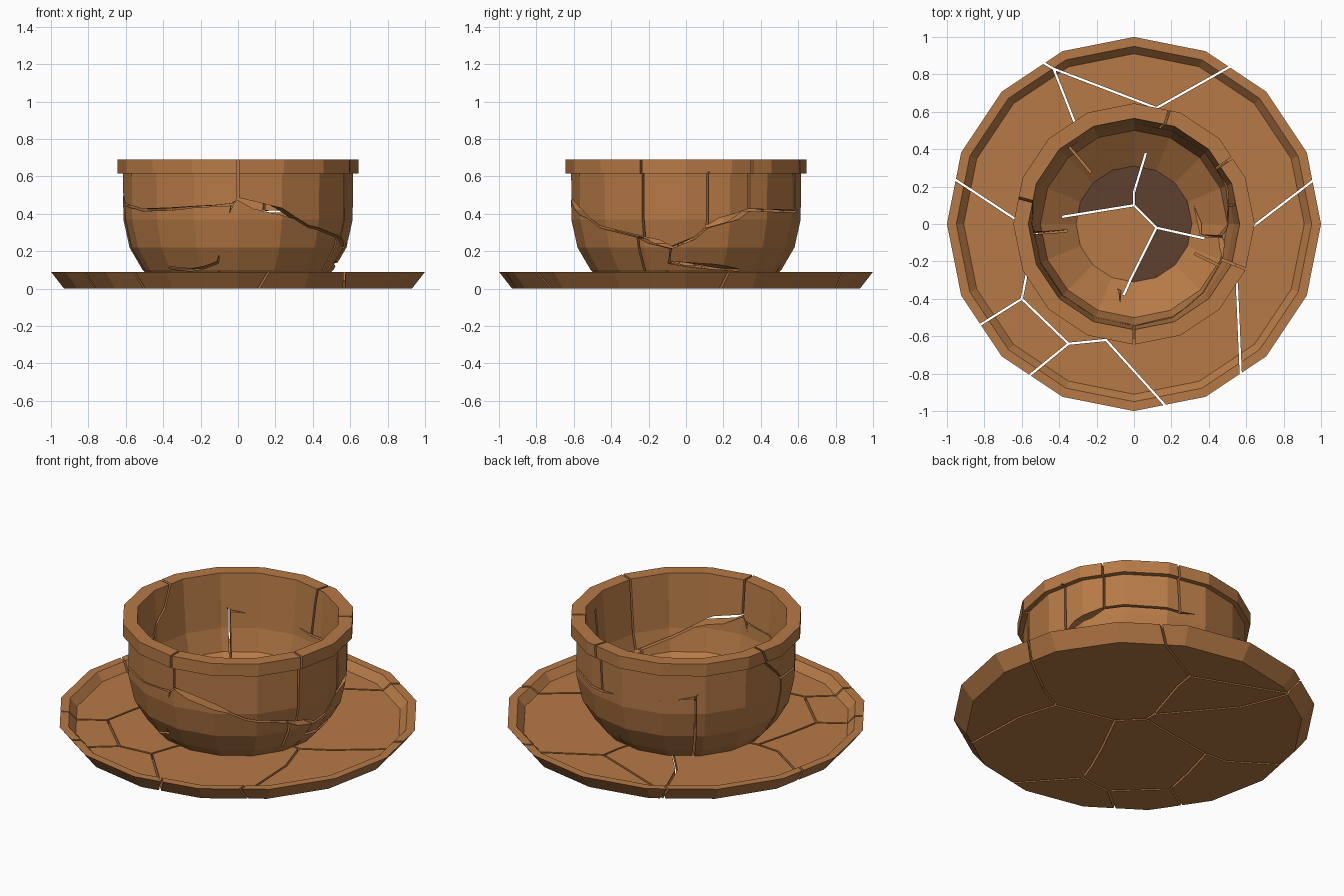
import bpy
import bmesh
from math import cos, sin, radians, hypot
from mathutils import Vector

old = bpy.data.objects.get("Cube")
if old:
    bpy.data.objects.remove(old, do_unlink=True)

SIDES = 16
CRACK = 0.006   # half the crack width


def material(name, rgb):
    m = bpy.data.materials.new(name)
    m.use_nodes = True
    m.diffuse_color = (*rgb, 1)
    m.node_tree.nodes["Principled BSDF"].inputs["Base Color"].default_value = (*rgb, 1)
    return m


clay = material("terracotta", (0.47, 0.195, 0.062))
shade = material("dark_soil_brown", (0.11, 0.05, 0.03))


def make_object(name, bm):
    bmesh.ops.recalc_face_normals(bm, faces=bm.faces)
    mesh = bpy.data.meshes.new(name)
    bm.to_mesh(mesh)
    bm.free()
    ob = bpy.data.objects.new(name, mesh)
    bpy.context.collection.objects.link(ob)
    return ob


def lathe(name, profile):
    """Turn an (r, z) profile into a closed solid with flat end caps."""
    bm = bmesh.new()
    rings = []
    for r, z in profile:
        ring = []
        for i in range(SIDES):
            a = radians(i * 360 / SIDES)
            ring.append(bm.verts.new((r * cos(a), r * sin(a), z)))
        rings.append(ring)
    for low, high in zip(rings, rings[1:]):
        for i in range(SIDES):
            j = (i + 1) % SIDES
            bm.faces.new((low[i], low[j], high[j], high[i]))
    bm.faces.new(rings[0])
    bm.faces.new(rings[-1])
    ob = make_object(name, bm)
    ob.data.materials.append(clay)
    ob.data.materials.append(shade)
    return ob


def slab(bm, quad):
    """Thin prism around a quad, used to cut one crack."""
    a, b, c, d = quad
    n = (c - a).cross(d - b).normalized() * CRACK
    front = [bm.verts.new(p + n) for p in quad]
    back = [bm.verts.new(p - n) for p in quad]
    bm.faces.new(front)
    bm.faces.new(back[::-1])
    for i in range(4):
        j = (i + 1) % 4
        bm.faces.new((front[j], front[i], back[i], back[j]))


def floor_cracks(bm, paths):
    """Upright cuts along (x, y) paths."""
    for path in paths:
        for p, q in zip(path, path[1:]):
            p, q = Vector((*p, 0)), Vector((*q, 0))
            over = (q - p).normalized() * 0.004
            p, q = p - over, q + over
            low, high = Vector((0, 0, -0.1)), Vector((0, 0, 0.16))
            slab(bm, [p + low, q + low, q + high, p + high])


def wall_cracks(bm, paths):
    """Radial cuts along (angle, height) paths."""
    def at(p, r):
        a = radians(p[0])
        return Vector((r * cos(a), r * sin(a), p[1]))
    for path in paths:
        for p, q in zip(path, path[1:]):
            over = (at(q, 0.6) - at(p, 0.6)).normalized() * 0.004
            slab(bm, [at(p, 0.36) - over, at(q, 0.36) + over,
                      at(q, 0.85) + over, at(p, 0.85) - over])


def cut(ob, bm):
    bmesh.ops.triangulate(bm, faces=bm.faces)
    cutter = make_object("crack_cutter", bm)
    cutter.hide_render = True
    mod = ob.modifiers.new("cracks", "BOOLEAN")
    mod.operation = "DIFFERENCE"
    mod.solver = "EXACT"
    mod.use_self = True
    mod.object = cutter
    bpy.context.view_layer.objects.active = ob
    bpy.ops.object.modifier_apply(modifier=mod.name)
    bpy.data.objects.remove(cutter, do_unlink=True)


# Cracks through the middle, shared by pot and saucer
centre = [
    [(-0.5, 0.02), (0, 0.1), (0.12, -0.02), (0.48, -0.1)],
    [(0.12, -0.02), (-0.02, -0.3), (-0.1, -0.48)],
    [(0, 0.1), (0, 0.17), (0.1, 0.5)],
]

# Cracks of the saucer alone
outer = [
    [(-1.02, 0.28), (-0.64, 0.03), (-0.5, 0.02)],
    [(1.02, 0.28), (0.64, -0.01), (0.48, -0.1)],
    [(-0.55, 0.9), (-0.43, 0.83), (0.12, 0.62), (0.6, 0.89)],
    [(-0.43, 0.83), (-0.32, 0.55), (0, 0.17)],
    [(0.12, 0.62), (0.1, 0.5)],
    [(-0.92, -0.6), (-0.6, -0.4), (-0.35, -0.64), (-0.15, -0.62), (0.23, -1.04)],
    [(-0.35, -0.64), (-0.62, -0.86)],
    [(-0.6, -0.4), (-0.56, -0.2), (-0.5, 0.02)],
    [(-0.15, -0.62), (-0.1, -0.48)],
    [(0.575, -0.9), (0.55, -0.32), (0.48, -0.1)],
]

# Cracks around the pot wall
wall = [
    [(270, 0.75), (270, 0.48), (267, 0.45), (258, 0.14), (240, 0.1), (225, 0.11)],
    [(267, 0.45), (240, 0.43), (212, 0.42), (185, 0.45), (165, 0.75)],
    [(185, 0.45), (186, 0.1)],
    [(270, 0.48), (300, 0.38), (334, 0.28), (352, 0.22), (371, 0.33),
     (394, 0.42), (435, 0.41), (490, 0.47), (514, 0.75)],
    [(338, 0.27), (338, 0.75)],
    [(334, 0.28), (334, 0.1)],
    [(352, 0.22), (350, 0.14), (394, 0.1)],
    [(371, 0.33), (371, 0.62)],
    [(394, 0.42), (394, 0.75)],
    [(435, 0.41), (432, 0.75)],
    [(490, 0.47), (490, 0.02)],
]

# Saucer with a raised sloping rim
saucer = lathe("saucer", [(0.93, 0), (1, 0.09), (0.95, 0.09), (0.91, 0.045)])
bm = bmesh.new()
floor_cracks(bm, centre + outer)
cut(saucer, bm)

# Hollow pot with a collar
pot = lathe("pot", [
    (0.46, 0.046), (0.51, 0.1), (0.58, 0.22), (0.613, 0.37), (0.615, 0.615),
    (0.645, 0.615), (0.645, 0.69), (0.565, 0.69), (0.535, 0.37), (0.5, 0.24),
    (0.31, 0.1)])
bm = bmesh.new()
floor_cracks(bm, centre)
wall_cracks(bm, wall)
cut(pot, bm)

# Darker pieces of the pot floor
for face in pot.data.polygons:
    x, y, z = face.center
    if face.normal.z > 0.99 and abs(z - 0.1) < 0.005 and hypot(x, y) < 0.31:
        face.material_index = int(y > 0.07 or x > 0.06)
